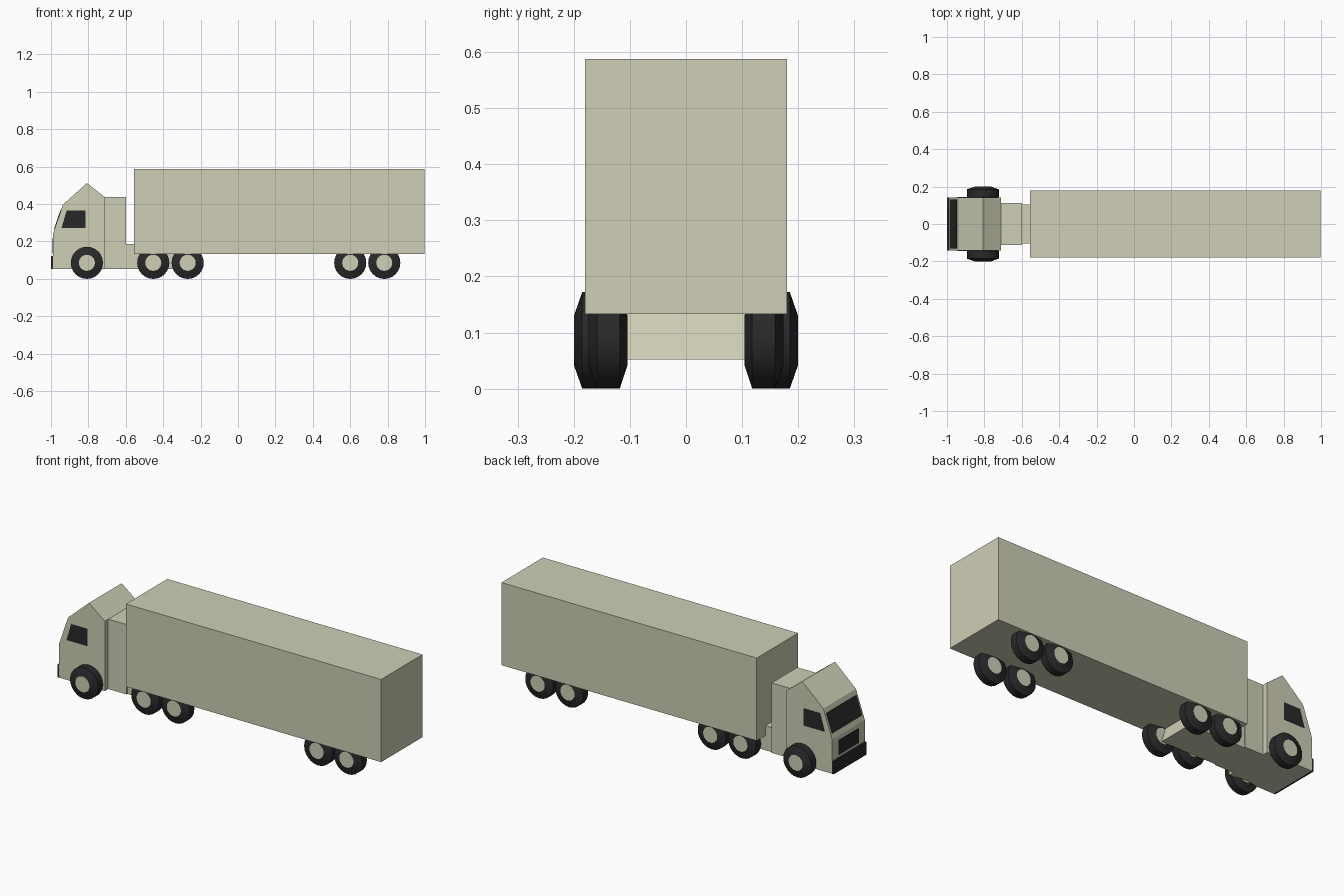
import bpy, bmesh
from math import sin, cos, pi

if "Cube" in bpy.data.objects:
    bpy.data.objects.remove(bpy.data.objects["Cube"])


def material(name, rgb):
    m = bpy.data.materials.new(name)
    m.diffuse_color = (*rgb, 1)
    m.use_nodes = True
    m.node_tree.nodes["Principled BSDF"].inputs["Base Color"].default_value = m.diffuse_color
    return m


CREAM = material("cream_paint", (0.62, 0.62, 0.47))
BLACK = material("black_rubber", (0.022, 0.022, 0.024))


def finish(name, bm, mat):
    bmesh.ops.recalc_face_normals(bm, faces=bm.faces)
    me = bpy.data.meshes.new(name)
    bm.to_mesh(me)
    bm.free()
    me.materials.append(mat)
    ob = bpy.data.objects.new(name, me)
    bpy.context.collection.objects.link(ob)
    return ob


def prism(name, profile, y0, y1, mat):
    """Extrude an (x, z) side profile from y0 to y1."""
    bm = bmesh.new()
    face = bm.faces.new([bm.verts.new((x, y0, z)) for x, z in profile])
    new = bmesh.ops.extrude_face_region(bm, geom=[face])["geom"]
    moved = [v for v in new if isinstance(v, bmesh.types.BMVert)]
    bmesh.ops.translate(bm, verts=moved, vec=(0, y1 - y0, 0))
    return finish(name, bm, mat)


def box(name, x0, x1, half_y, z0, z1, mat):
    return prism(name, [(x0, z0), (x1, z0), (x1, z1), (x0, z1)], -half_y, half_y, mat)


def lathe(name, profile, x, z, mat, caps=False, n=24):
    """Spin a (radius, y) profile about an axle along y."""
    bm = bmesh.new()
    rings = [[bm.verts.new((x + r * cos(2 * pi * i / n), y, z + r * sin(2 * pi * i / n)))
              for i in range(n)] for r, y in profile]
    for a, b in zip(rings, rings[1:]):
        for i in range(n):
            j = (i + 1) % n
            bm.faces.new((a[i], a[j], b[j], b[i]))
    if caps:
        bm.faces.new(rings[0])
        bm.faces.new(rings[-1])
    ob = finish(name, bm, mat)
    bpy.ops.object.select_all(action="DESELECT")
    ob.select_set(True)
    bpy.context.view_layer.objects.active = ob
    bpy.ops.object.shade_smooth_by_angle(angle=0.35)


# Trailer, sleeper and chassis
box("trailer", -0.557, 0.998, 0.18, 0.133, 0.588, CREAM)
box("sleeper", -0.712, -0.60, 0.112, 0.052, 0.437, CREAM)
prism("chassis", [(-0.60, 0.052), (-0.26, 0.052), (-0.30, 0.187), (-0.60, 0.187)],
      -0.105, 0.105, CREAM)

# Cab with sloped windscreen face and raised roof
prism("cab", [(-0.99, 0.052), (-0.712, 0.052), (-0.712, 0.437), (-0.808, 0.512),
              (-0.936, 0.397), (-0.99, 0.24)], -0.142, 0.142, CREAM)

# Bumper, grille and windscreen
box("bumper", -1.0, -0.989, 0.142, 0.052, 0.122, BLACK)
box("grille", -0.992, -0.989, 0.088, 0.135, 0.215, BLACK)
prism("windscreen", [(-0.983, 0.268), (-0.978, 0.266), (-0.943, 0.369), (-0.948, 0.371)],
      -0.13, 0.13, BLACK)

# Side windows
for s, side in ((-1, "left"), (1, "right")):
    prism(f"side_window_{side}", [(-0.944, 0.272), (-0.816, 0.272), (-0.816, 0.366),
                                  (-0.916, 0.366)], s * 0.14, s * 0.144, BLACK)

# Wheels: front pair stands further out than the others
R, HUB = 0.086, 0.043
for k, x in enumerate((-0.808, -0.453, -0.269, 0.60, 0.782)):
    outer = 0.2 if k == 0 else 0.174
    for s, side in ((-1, "left"), (1, "right")):
        tyre = [(HUB, outer), (R, outer - 0.015), (R, outer - 0.056), (HUB, outer - 0.07)]
        lathe(f"tyre_{k}_{side}", [(r, s * y) for r, y in tyre], x, R, BLACK)
        lathe(f"hub_{k}_{side}", [(HUB, s * outer), (HUB, s * (outer - 0.07))],
              x, R, CREAM, caps=True)
